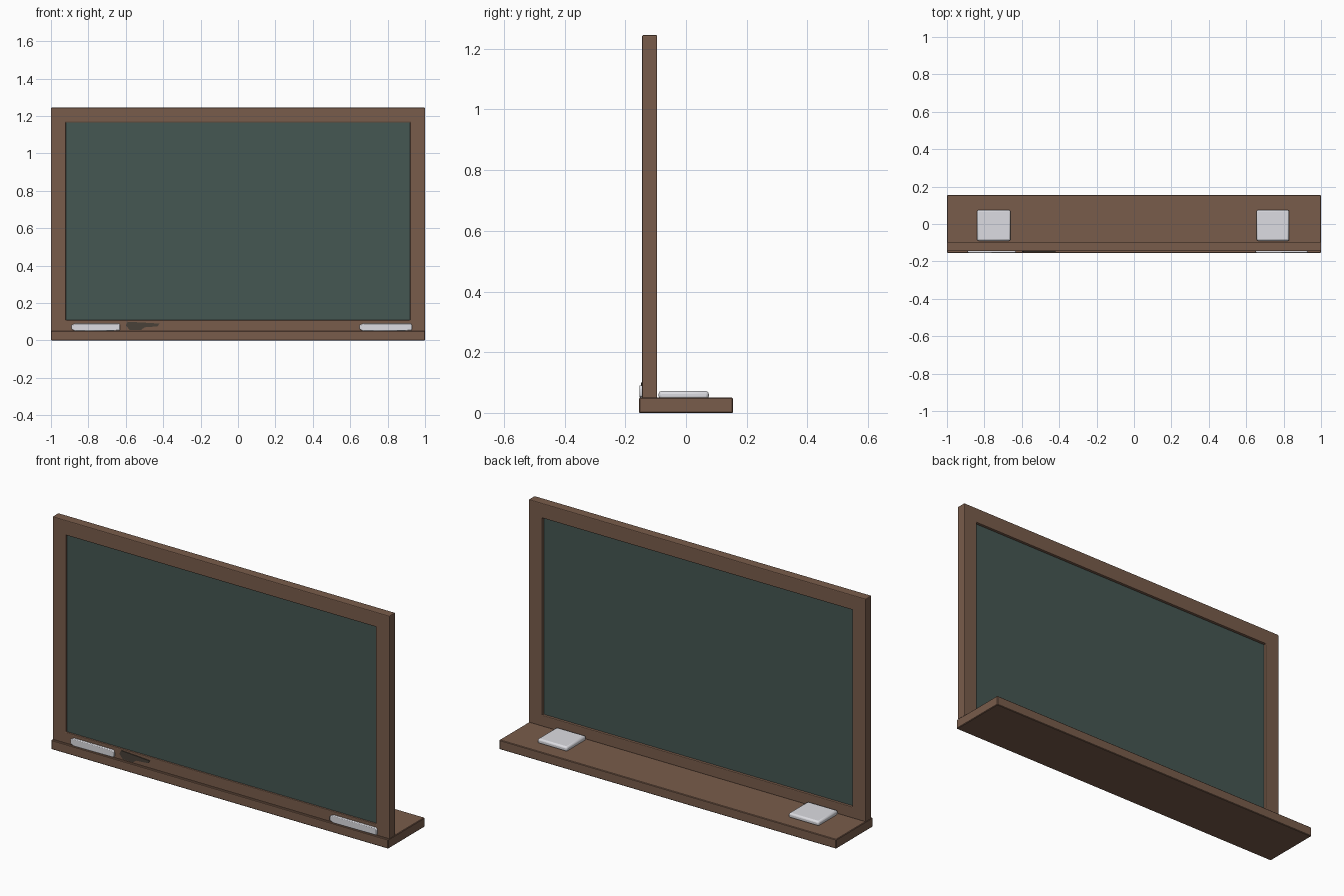
import bpy, bmesh
from mathutils import Matrix

if "Cube" in bpy.data.objects:
    bpy.data.objects.remove(bpy.data.objects["Cube"])


def material(name, rgb):
    m = bpy.data.materials.new(name)
    m.diffuse_color = (*rgb, 1)
    m.use_nodes = True
    m.node_tree.nodes["Principled BSDF"].inputs["Base Color"].default_value = m.diffuse_color
    return m


BROWN = material("brown wood", (0.19, 0.107, 0.07))
GREEN = material("board green", (0.06, 0.095, 0.085))
WHITE = material("chalk white", (0.72, 0.72, 0.76))
DARK = material("dark smudge", (0.065, 0.053, 0.04))


def finish(name, bm, mat, bevel=0, segments=1, smooth=False):
    bmesh.ops.recalc_face_normals(bm, faces=bm.faces)
    mesh = bpy.data.meshes.new(name)
    bm.to_mesh(mesh)
    bm.free()
    mesh.materials.append(mat)
    ob = bpy.data.objects.new(name, mesh)
    bpy.context.collection.objects.link(ob)
    if bevel:
        mod = ob.modifiers.new("Bevel", "BEVEL")
        mod.width, mod.segments = bevel, segments
    if smooth:
        bpy.ops.object.select_all(action='DESELECT')
        ob.select_set(True)
        bpy.context.view_layer.objects.active = ob
        bpy.ops.object.shade_smooth_by_angle()
    return ob


def box(name, x, y, z, mat, **kw):
    bm = bmesh.new()
    size = [b - a for a, b in (x, y, z)]
    mid = [(a + b) / 2 for a, b in (x, y, z)]
    bmesh.ops.create_cube(bm, size=1, matrix=Matrix.Translation(mid) @ Matrix.Diagonal((*size, 1)))
    return finish(name, bm, mat, **kw)


def plate(name, outline, y0, y1, mat, **kw):
    """Extrude an x-z outline along y."""
    bm = bmesh.new()
    face = bm.faces.new([bm.verts.new((x, y0, z)) for x, z in outline])
    ext = bmesh.ops.extrude_face_region(bm, geom=[face])
    verts = [v for v in ext["geom"] if isinstance(v, bmesh.types.BMVert)]
    bmesh.ops.translate(bm, verts=verts, vec=(0, y1 - y0, 0))
    return finish(name, bm, mat, **kw)


# Base ledge
box("base_ledge", (-1, 1), (-0.155, 0.155), (0, 0.05), BROWN, bevel=0.003)

# Picture frame: four rings of corners joined into a closed rectangular loop
def corners(x, z0, z1):
    return [(-x, z0), (x, z0), (x, z1), (-x, z1)]


outer, inner = corners(1, 0.048, 1.245), corners(0.92, 0.108, 1.165)
bm = bmesh.new()
rings = [[bm.verts.new((x, y, z)) for x, z in pts]
         for pts, y in ((outer, -0.145), (inner, -0.145), (inner, -0.095), (outer, -0.095))]
for r in range(4):
    a, b = rings[r], rings[(r + 1) % 4]
    for i in range(4):
        j = (i + 1) % 4
        bm.faces.new((a[i], a[j], b[j], b[i]))
finish("frame", bm, BROWN, bevel=0.004, segments=2)

# Writing board, recessed on both sides
box("writing_board", (-0.93, 0.93), (-0.135, -0.109), (0.1, 1.175), GREEN)

# Chalk sticks lying on the narrow front lip
for side, x0, x1 in (("left", -0.89, -0.63), ("right", 0.65, 0.93)):
    outline = [(x0, 0.06), (x0 + 0.02, 0.05), (x1 - 0.004, 0.052), (x1, 0.06),
               (x1, 0.082), (x1 - 0.006, 0.091), (x0 + 0.02, 0.091), (x0, 0.082)]
    plate(side + "_chalk", outline, -0.154, -0.14, WHITE, bevel=0.004, segments=2, smooth=True)

# Dark smudge on the front bottom rail
smudge = [(-0.58, 0.057), (-0.52, 0.055), (-0.5, 0.07), (-0.43, 0.075), (-0.42, 0.09),
          (-0.5, 0.095), (-0.59, 0.1), (-0.6, 0.08)]
plate("rail_smudge", smudge, -0.149, -0.143, DARK)

# Erasers on the wide back ledge
for side, x0, x1 in (("left", -0.84, -0.66), ("right", 0.655, 0.83)):
    box(side + "_eraser", (x0, x1), (-0.09, 0.075), (0.045, 0.072), WHITE,
        bevel=0.009, segments=2, smooth=True)
